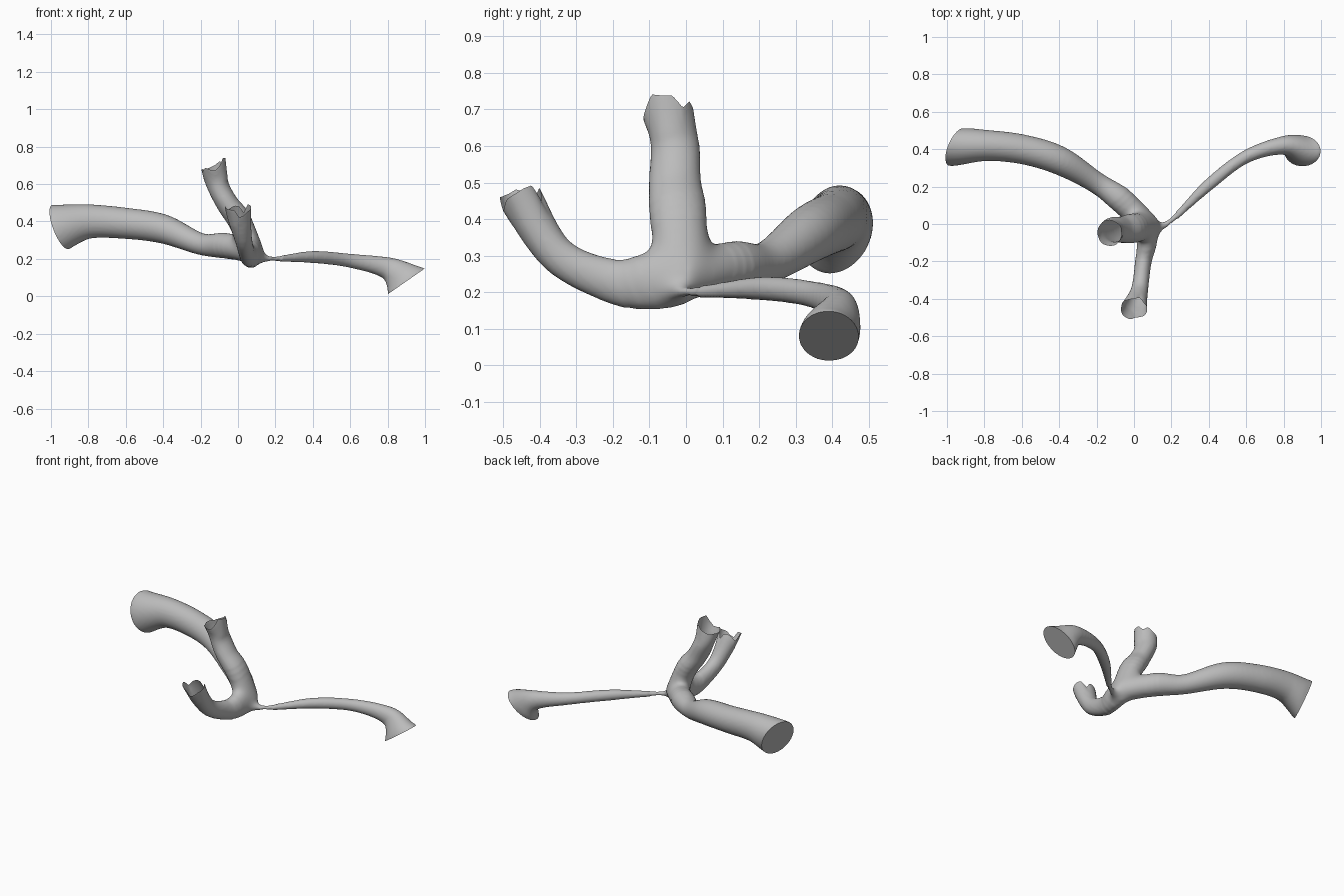
import bpy, bmesh, math, random
from mathutils import Vector

random.seed(4)
if "Cube" in bpy.data.objects:
    bpy.data.objects.remove(bpy.data.objects["Cube"])

SIDES, STEPS, VOXEL = 32, 8, .009


def catmull(a, b, c, d, t):
    return [(2 * q + (r - p) * t + (2 * p - 5 * q + 4 * r - s) * t * t
             + (3 * q - p - 3 * r + s) * t ** 3) / 2 for p, q, r, s in zip(a, b, c, d)]


def add_tube(bm, stations, aspects, end_normal):
    """Closed elliptical tube through (x, y, z, radius), carried a little past its end."""
    pts = [stations[0], *stations, stations[-1]]
    path = [catmull(*pts[i:i + 4], k / STEPS)
            for i in range(len(stations) - 1) for k in range(STEPS)]
    path.append(stations[-1])
    centres = [Vector(p[:3]) for p in path]
    last = len(path) - 1
    n_end = end_normal.normalized()
    frames = []
    for i, c in enumerate(centres):
        n = (centres[min(i + 1, last)] - centres[max(i - 1, 0)]).normalized()
        # Ease the last rings towards the plane of the end
        n = n.lerp(n_end, max(0, 1 - (last - i) / STEPS)).normalized()
        aspect = aspects[0] + (aspects[1] - aspects[0]) * (i / last) ** 3
        frames.append((c, n, path[i][3], math.sqrt(aspect)))
    frames.append((centres[-1] + n_end * .05, *frames[-1][1:]))
    rings = []
    for c, n, radius, stretch in frames:
        u = n.cross(Vector((0, 0, 1))).normalized()
        v = u.cross(n) * radius / stretch
        u *= radius * stretch
        angles = [math.tau * k / SIDES for k in range(SIDES)]
        rings.append([bm.verts.new(c + u * math.cos(a) + v * math.sin(a)) for a in angles])
    for r, s in zip(rings, rings[1:]):
        for k in range(SIDES):
            bm.faces.new((r[k - 1], r[k], s[k], s[k - 1]))
    bm.faces.new(rings[0])
    bm.faces.new(rings[-1])


def cut_end(bm, centre, end_normal, capped):
    """Trim a branch flat; cap it, or leave it open with a ragged rim."""
    n = end_normal.normalized()
    faces = [f for f in bm.faces if (f.calc_center_median() - centre).length < .24]
    geom = set(faces)
    for f in faces:
        geom.update(f.verts)
        geom.update(f.edges)
    cut = bmesh.ops.bisect_plane(bm, geom=list(geom), plane_co=centre, plane_no=n,
                                 clear_outer=True)["geom_cut"]
    if capped:
        edges = [e for e in cut if isinstance(e, bmesh.types.BMEdge)]
        bmesh.ops.holes_fill(bm, edges=edges, sides=0)
        return
    u = n.cross(Vector((0, 1, 0))).normalized()
    v = n.cross(u)
    teeth = [random.uniform(-.025, .04) for _ in range(15)]
    for vert in bm.verts:
        d = vert.co - centre
        depth = -d.dot(n)
        if d.length < .12 and depth < .07:
            t = (math.atan2(d.dot(v), d.dot(u)) / math.tau % 1) * len(teeth)
            low, high = teeth[int(t) % len(teeth)], teeth[int(t + 1) % len(teeth)]
            vert.co += n * (low + (high - low) * (t % 1)) * (1 - max(depth, 0) / .07)


# Each branch: stations, width ratio at start and end, facing of its end, capped or open
wide_branch = (
    [(.09, -.03, .24, .07), (-.06, .12, .27, .07), (-.2, .22, .28, .058),
     (-.4, .34, .36, .077), (-.6, .4, .39, .081), (-.8, .42, .4, .088),
     (-.95, .41, .37, .117)],
    (1, .84), Vector((-.86, .37, -.35)), True)
upper_branch = (
    [(.08, -.01, .23, .07), (.01, -.02, .4, .073), (-.06, -.03, .5, .065),
     (-.11, -.03, .6, .063), (-.13, -.05, .7, .07)],
    (1.25, 1), Vector((-.2, -.1, 1)), False)
front_branch = (
    [(.08, 0, .24, .065), (.07, -.1, .23, .068), (.05, -.2, .23, .052),
     (.03, -.35, .3, .048), (0, -.45, .45, .064)],
    (.65, 1.25), Vector((0, -.3, .95)), False)
thin_branch = (
    [(.09, -.04, .21, .045), (.2, .02, .2, .018), (.4, .21, .21, .032),
     (.6, .36, .19, .036), (.8, .42, .15, .055), (.9, .39, .08, .1)],
    (1, .68), Vector((.57, 0, -.82)), True)
branches = [wide_branch, upper_branch, front_branch, thin_branch]

# Overlapping branches fused into one skin
bm = bmesh.new()
for stations, aspects, facing, _ in branches:
    add_tube(bm, stations, aspects, facing)
bmesh.ops.recalc_face_normals(bm, faces=bm.faces)
mesh = bpy.data.meshes.new("branching_vessel")
bm.to_mesh(mesh)
bm.free()
vessel = bpy.data.objects.new("branching_vessel", mesh)
bpy.context.scene.collection.objects.link(vessel)
bpy.context.view_layer.objects.active = vessel
vessel.select_set(True)
remesh = vessel.modifiers.new("fuse", "REMESH")
remesh.mode, remesh.voxel_size = "VOXEL", VOXEL
soften = vessel.modifiers.new("soften", "SMOOTH")
soften.factor, soften.iterations = .5, 4
for name in ("fuse", "soften"):
    bpy.ops.object.modifier_apply(modifier=name)

# Fillet the junction, then trim the four ends
bm = bmesh.new()
bm.from_mesh(vessel.data)
hub = Vector((.05, 0, .27))
for reach in (.2, .17, .14):
    near = [v for v in bm.verts if (v.co - hub).length < reach]
    for _ in range(14):
        bmesh.ops.smooth_vert(bm, verts=near, factor=.5,
                              use_axis_x=True, use_axis_y=True, use_axis_z=True)
for stations, _, facing, capped in branches:
    cut_end(bm, Vector(stations[-1][:3]), facing, capped)
bm.to_mesh(vessel.data)
bm.free()

# Plain grey skin
grey = bpy.data.materials.new("plain_grey")
grey.use_nodes = True
colour = (.5, .5, .5, 1)
grey.diffuse_color = colour
grey.node_tree.nodes["Principled BSDF"].inputs["Base Color"].default_value = colour
vessel.data.materials.clear()
vessel.data.materials.append(grey)
bpy.ops.object.shade_smooth_by_angle(angle=math.radians(40))
